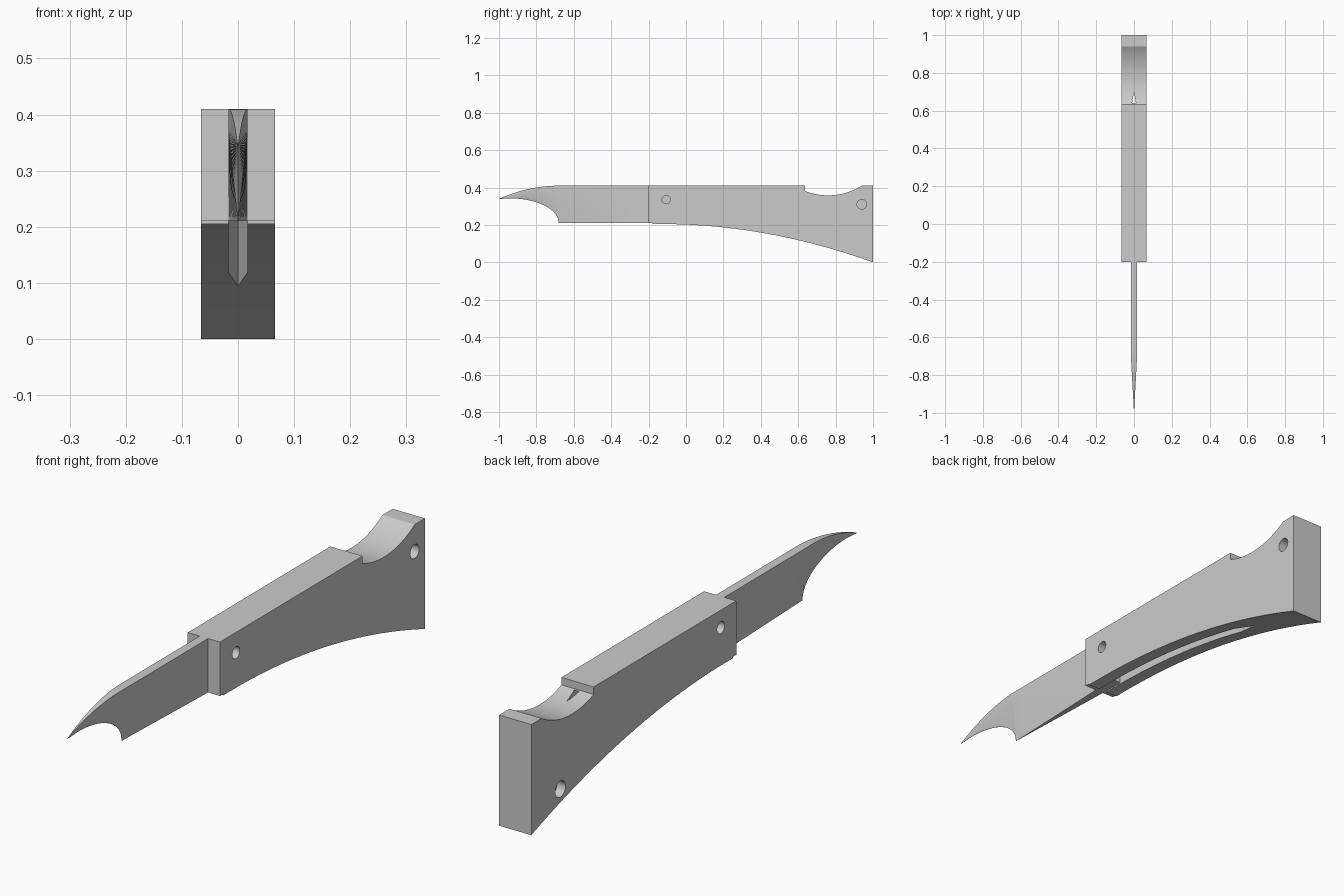
import bpy, bmesh, math
from mathutils import Matrix

cube = bpy.data.objects.get("Cube")
if cube:
    bpy.data.objects.remove(cube)

grey = bpy.data.materials.new("plain grey")
grey.use_nodes = True
tone = (0.6, 0.6, 0.6, 1)
grey.diffuse_color = tone
grey.node_tree.nodes["Principled BSDF"].inputs["Base Color"].default_value = tone

HALF = 0.066      # half width of the handle
BLADE = 0.017     # half thickness of the blade


def make(name, bm):
    bmesh.ops.recalc_face_normals(bm, faces=bm.faces)
    mesh = bpy.data.meshes.new(name)
    bm.to_mesh(mesh)
    bm.free()
    mesh.materials.append(grey)
    obj = bpy.data.objects.new(name, mesh)
    bpy.context.collection.objects.link(obj)
    return obj


def prism(name, outline, shift):
    """Extrude a flat outline of 3D points along a vector."""
    bm = bmesh.new()
    face = bm.faces.new([bm.verts.new(p) for p in outline])
    ext = bmesh.ops.extrude_face_region(bm, geom=[face])
    bmesh.ops.translate(bm, vec=shift, verts=[v for v in ext["geom"] if isinstance(v, bmesh.types.BMVert)])
    return make(name, bm)


def select_only(obj):
    bpy.ops.object.select_all(action="DESELECT")
    obj.select_set(True)
    bpy.context.view_layer.objects.active = obj


def cut(obj, cutter):
    cutter.hide_render = True
    mod = obj.modifiers.new("cut", "BOOLEAN")
    mod.operation = "DIFFERENCE"
    mod.solver = "EXACT"
    mod.object = cutter
    select_only(obj)
    bpy.ops.object.modifier_apply(modifier=mod.name)
    bpy.data.objects.remove(cutter)


def smooth(obj):
    select_only(obj)
    bpy.ops.object.shade_smooth_by_angle(angle=math.radians(25))


def ease(a, b, t):
    return a + (b - a) * t


# Handle: side profile with a bowed belly and a finger notch on top
profile = [(-0.2, 0.41), (-0.2, 0.21), (-0.18, 0.21), (-0.18, 0.205)]
for i in range(33):
    t = i / 32
    profile.append((ease(-0.14, 1, t), 0.205 * (1 - t * t)))
profile += [(1, 0.41)]
radius = 0.3375
for i in range(25):
    y = ease(0.94, 0.635, i / 24)
    profile.append((y, 0.358 + radius - math.sqrt(radius ** 2 - (y - 0.76) ** 2)))
profile.append((0.635, 0.41))
handle = prism("handle", [(-HALF, y, z) for y, z in profile], (2 * HALF, 0, 0))

# Blade slot, open below and pointed at the rear
w = BLADE
slot = [(-w, -0.3), (w, -0.3), (w, 0.6), (0, 0.7), (-w, 0.6)]
cut(handle, prism("slot_cutter", [(x, y, -0.1) for x, y in slot], (0, 0, 0.48)))

# Blind pin holes on both sides
for side, y, z, r in ((-1, -0.11, 0.345, 0.022), (-1, 0.83, 0.106, 0.03),
                      (1, -0.106, 0.335, 0.022), (1, 0.94, 0.31, 0.026)):
    bm = bmesh.new()
    bmesh.ops.create_cone(bm, cap_ends=True, segments=24, radius1=r, radius2=r, depth=0.07,
                          matrix=Matrix.Translation((side * 0.067, y, z)) @ Matrix.Rotation(math.pi / 2, 4, "Y"))
    cut(handle, make("hole_cutter", bm))
smooth(handle)


# Blade: sections lofted from the square heel to the point
def spine(y):
    return 0.41 - 0.07 * max(0, (-0.68 - y) / 0.32) ** 2


def edge(y):
    t = min(1, max(0, (-0.68 - y) / 0.26))
    return 0.21 + 0.132 * math.sqrt(1 - (1 - t) ** 2) - 0.004 * max(0, (-0.94 - y) / 0.06)


stations = [-0.1, -0.2] + [ease(-0.2, -0.68, i / 8) for i in range(1, 9)]
stations += [ease(-0.68, -0.998, (i / 20) ** 1.3) for i in range(1, 21)]
bm = bmesh.new()
rings = []
for y in stations:
    top, low = spine(y), edge(y)
    t = min(1, max(0, (-0.2 - y) / 0.48))
    wide = BLADE * min(1, (1 + y) / 0.31)
    thin = max(0.0004, BLADE * (1 - t))
    thin = min(thin, wide)
    ridge = max(low + 0.3 * (top - low), min(top - 0.001, 0.41 + 0.08 * (y + 0.2)))
    section = [(wide, top), (wide, ridge), (thin, low), (-thin, low), (-wide, ridge), (-wide, top)]
    rings.append([bm.verts.new((x, y, z)) for x, z in section])
for a, b in zip(rings, rings[1:]):
    for k in range(6):
        j = (k + 1) % 6
        bm.faces.new((a[k], a[j], b[j], b[k]))
bm.faces.new(rings[0])
bm.faces.new(rings[-1])
smooth(make("blade", bm))
